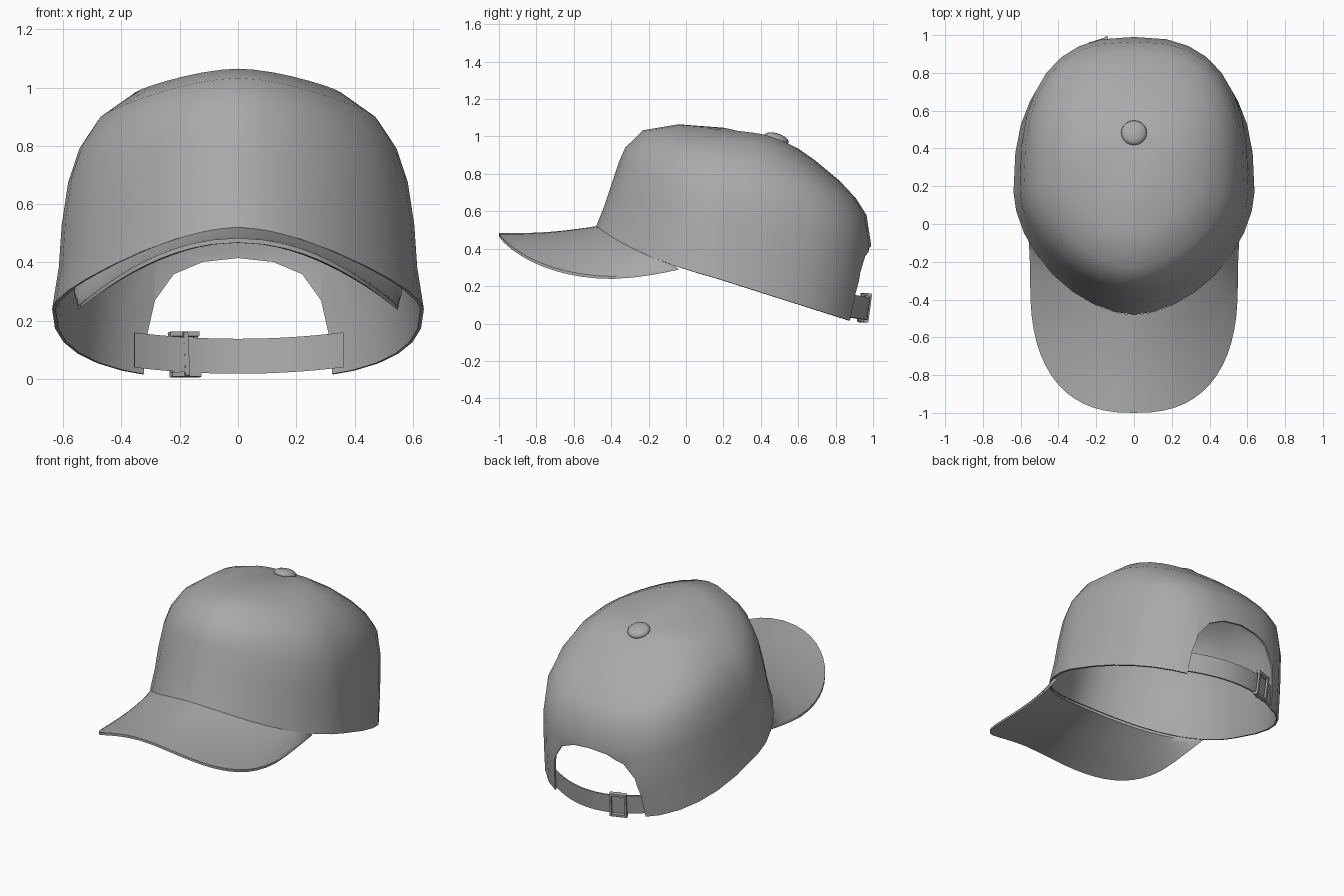
import bpy, bmesh, math
from mathutils import Matrix, Vector

if "Cube" in bpy.data.objects:
    bpy.data.objects.remove(bpy.data.objects["Cube"])

grey = bpy.data.materials.new("grey_cloth")
grey.diffuse_color = (0.40, 0.40, 0.40, 1)
grey.use_nodes = True
grey.node_tree.nodes["Principled BSDF"].inputs["Base Color"].default_value = grey.diffuse_color


def finish(name, bm, angle=40):
    bmesh.ops.recalc_face_normals(bm, faces=bm.faces)
    me = bpy.data.meshes.new(name)
    bm.to_mesh(me)
    bm.free()
    ob = bpy.data.objects.new(name, me)
    bpy.context.collection.objects.link(ob)
    me.materials.append(grey)
    smooth(ob, angle)
    return ob


def smooth(ob, angle):
    bpy.ops.object.select_all(action='DESELECT')
    ob.select_set(True)
    bpy.context.view_layer.objects.active = ob
    bpy.ops.object.shade_smooth_by_angle(angle=math.radians(angle))


def apply_modifier(ob, kind, **settings):
    mod = ob.modifiers.new(kind.lower(), kind)
    for key, value in settings.items():
        setattr(mod, key, value)
    bpy.context.view_layer.objects.active = ob
    bpy.ops.object.modifier_apply(modifier=mod.name)


def grid(bm, rows, closed=False):
    vs = [[bm.verts.new(p) for p in row] for row in rows]
    n = len(vs[0])
    for a, b in zip(vs, vs[1:]):
        for i in range(n if closed else n - 1):
            j = (i + 1) % n
            bm.faces.new((a[i], a[j], b[j], b[i]))
    return vs


def power(v, n):
    return math.copysign(abs(v) ** (2 / n), v)


# Crown rings: front y, z / half width, side y, z / back y, z / back squareness, back curve
RINGS = [(-.48, .52, .638, .17, .24, .94, -.005, 2.5, 1),
         (-.44, .62, .615, .17, .385, .972, .21, 2.6, 1),
         (-.40, .74, .605, .18, .53, .99, .42, 2.6, 1.6),
         (-.36, .86, .583, .19, .675, .965, .58, 2.65, 2),
         (-.325, .94, .545, .20, .79, .908, .67, 2.55, 2),
         (-.23, 1.033, .482, .22, .885, .822, .762, 2.4, 2),
         (-.04, 1.065, .36, .27, .975, .69, .872, 2.3, 2),
         (.20, 1.047, .195, .36, 1.02, .60, .935, 2.2, 1.5)]


def ring_point(ring, a):
    yf, zf, w, ys, zs, yb, zb, nb, curve = ring
    front = math.cos(a) >= 0
    n = 1.75 if front else nb
    x = w * power(math.sin(a), n)
    u = abs(power(math.cos(a), n))
    if front:
        return (x, ys + (yf - ys) * u, zs + (zf - zs) * u * (.65 + .35 * u * u))
    return (x, ys + (yb - ys) * u, zs + (zb - zs) * u ** curve)


# Crown shell
SEG = 32
bm = bmesh.new()
vs = grid(bm, [[ring_point(r, 2 * math.pi * i / SEG) for i in range(SEG)] for r in RINGS], True)
top = bm.verts.new((0, .48, .985))
for i in range(SEG):
    bm.faces.new((vs[-1][i], vs[-1][(i + 1) % SEG], top))
crown = finish("crown", bm)
apply_modifier(crown, 'SOLIDIFY', thickness=.012, offset=-1)

# Arched opening at the back
half = [(.335, -.1), (.31, .16), (.285, .27), (.22, .36), (.12, .402)]
arch = half + [(0, .415)] + [(-x, z) for x, z in reversed(half)]
bm = bmesh.new()
vs = grid(bm, [[(x, y, z) for x, z in arch] for y in (.5, 1.3)], True)
for loop in vs:
    bm.faces.new(loop)
cutter = finish("opening_cutter", bm)
apply_modifier(crown, 'BOOLEAN', operation='DIFFERENCE', object=cutter, solver='EXACT')
bpy.data.objects.remove(cutter)
smooth(crown, 40)


# Curved brim, lofted from the crown rim to its outer edge
def brim_edge(s):
    t = min(abs(s) / .82, 1) * math.pi / 2
    x = math.copysign(.55 * power(math.sin(t), 2.5), s)
    y = -.3 - .7 * power(max(math.cos(t), 0), 2.5) if t < math.pi / 2 - 1e-6 else -.3
    end = max(abs(s) - .82, 0) / .18
    y += end * .26
    x *= 1 + .02 * end ** 2
    z = .484 - .775 * x * x + .055 * (max(y + .45, 0) / .42) ** 2
    return Vector((x, y, z))


COLS, ROWS = 36, 6
rows = []
for r in range(ROWS + 1):
    t = r / ROWS
    row = []
    for c in range(COLS + 1):
        s = 2 * c / COLS - 1
        inner = Vector(ring_point(RINGS[0], s * math.radians(65)))
        inner.x *= .985
        p = inner.lerp(brim_edge(s), t)
        p.z -= .013 * math.sin(math.pi * t) * (1 - s * s)
        row.append(p)
    rows.append(row)
bm = bmesh.new()
grid(bm, rows)
# underside thins out towards the side ends
grid(bm, [[p - Vector((0, 0, .016 * (1 - .7 * abs(2 * c / COLS - 1) ** 6)))
           for c, p in enumerate(row)] for row in rows])
edges = [e for e in bm.edges if e.is_boundary]
bmesh.ops.bridge_loops(bm, edges=edges)
finish("brim", bm)

# Top button
bm = bmesh.new()
bmesh.ops.create_uvsphere(bm, u_segments=20, v_segments=10, radius=1,
                          matrix=Matrix.Translation((0, .483, .987))
                          @ Matrix.Rotation(math.radians(-17), 4, 'X')
                          @ Matrix.Diagonal((.068, .068, .03, 1)))
finish("button", bm)


# Adjustable strap across the opening, with an overlapping end
def strap(name, x0, x1, depth, thick):
    rows = []
    for i in range(17):
        x = x0 + (x1 - x0) * i / 16
        y, z = depth - .95 * x * x, .078 + .022 * (x / .36) ** 2
        rows.append([(x, y - .008, z - .06), (x, y + .008, z + .06),
                     (x, y + .008 - thick, z + .06), (x, y - .008 - thick, z - .06)])
    bm = bmesh.new()
    vs = grid(bm, rows, True)
    bm.faces.new(vs[0])
    bm.faces.new(vs[-1])
    finish(name, bm)


strap("strap", -.357, .362, .978, .01)
strap("strap_overlap", -.355, -.18, .968, .008)

# Buckle frame: two rails, two sides and a middle bar
bm = bmesh.new()
place = (Matrix.Translation((-.183, .953, .084)) @ Matrix.Rotation(math.radians(19), 4, 'Z')
         @ Matrix.Rotation(math.radians(-8), 4, 'X'))
BARS = [((0, 0, .07), (.105, .026, .016)), ((0, 0, -.07), (.105, .026, .016)),
        ((-.046, .009, 0), (.013, .014, .15)), ((.046, .009, 0), (.013, .014, .15)),
        ((0, -.018, 0), (.016, .012, .15))]
for pos, size in BARS:
    bmesh.ops.create_cube(bm, size=1, matrix=place @ Matrix.Translation(pos)
                          @ Matrix.Diagonal((*size, 1)))
finish("buckle", bm, 30)
